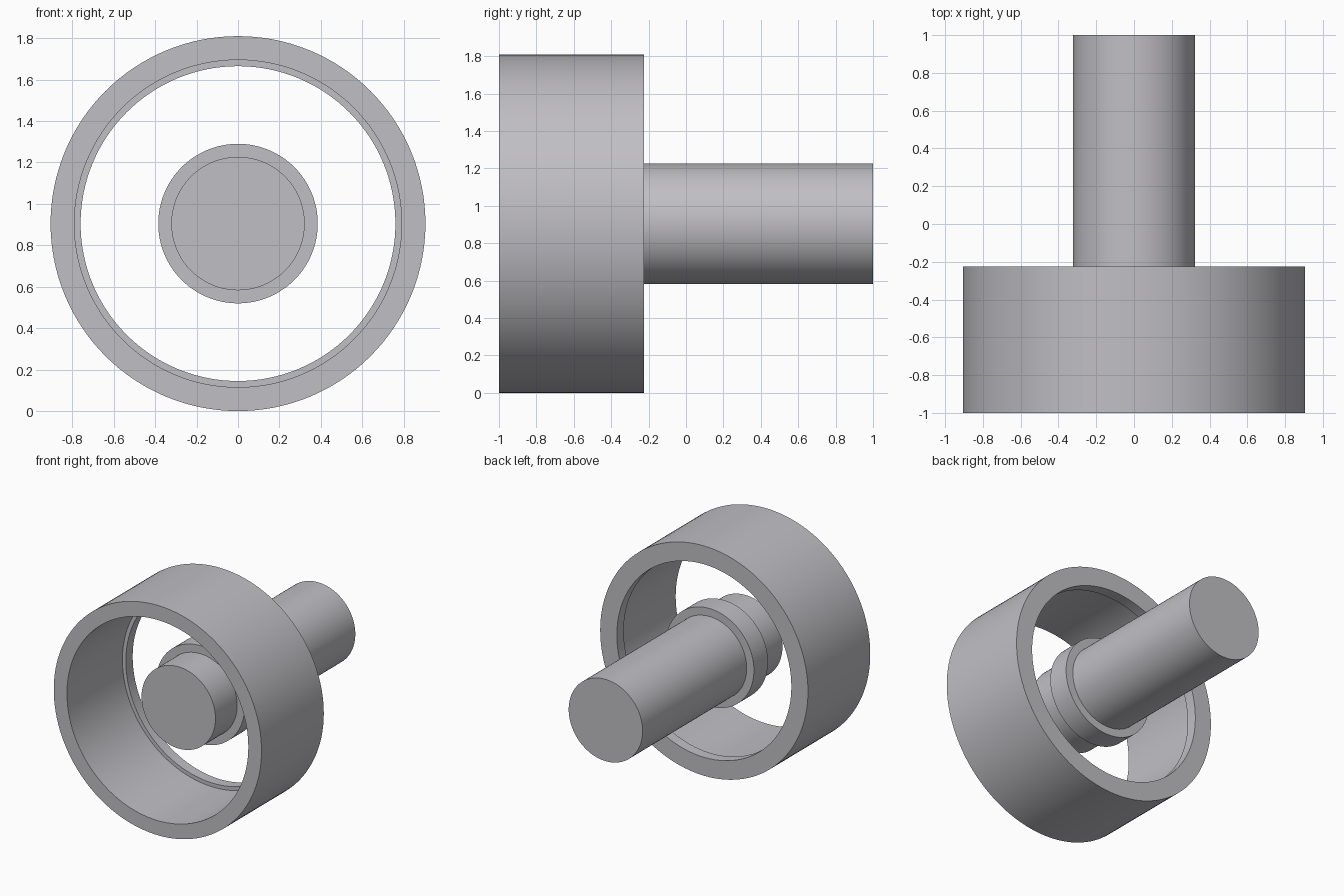
import bpy, bmesh, math

if "Cube" in bpy.data.objects:
    bpy.data.objects.remove(bpy.data.objects["Cube"])

AXIS_Z = 0.905   # height of the common axis
SEGMENTS = 128

grey = bpy.data.materials.new("light grey")
grey.diffuse_color = (0.53, 0.52, 0.55, 1.0)
grey.use_nodes = True
grey.node_tree.nodes["Principled BSDF"].inputs["Base Color"].default_value = grey.diffuse_color


def turned_part(name, profile, closed):
    """Revolve (radius, y) points around the horizontal y axis."""
    bm = bmesh.new()
    verts = [bm.verts.new((r, y, 0)) for r, y in profile]
    pairs = list(zip(verts, verts[1:]))
    if closed:
        pairs.append((verts[-1], verts[0]))
    edges = [bm.edges.new(p) for p in pairs]
    bmesh.ops.spin(bm, geom=verts + edges, cent=(0, 0, 0), axis=(0, 1, 0),
                   angle=math.tau, steps=SEGMENTS, use_merge=False)
    bmesh.ops.remove_doubles(bm, verts=bm.verts, dist=1e-4)
    bmesh.ops.recalc_face_normals(bm, faces=bm.faces)
    mesh = bpy.data.meshes.new(name)
    bm.to_mesh(mesh)
    bm.free()
    mesh.materials.append(grey)
    obj = bpy.data.objects.new(name, mesh)
    obj.location.z = AXIS_Z
    bpy.context.collection.objects.link(obj)
    bpy.ops.object.select_all(action='DESELECT')
    obj.select_set(True)
    bpy.context.view_layer.objects.active = obj
    bpy.ops.object.shade_smooth_by_angle(angle=math.radians(30))
    return obj


# Outer ring with a narrow inward lip at its back end
turned_part("outer_ring", [(0.905, -1.0), (0.905, -0.225), (0.76, -0.225),
                           (0.76, -0.31), (0.79, -0.31), (0.79, -1.0)], True)

# Solid shaft with a raised collar near its front end
turned_part("collared_shaft", [(0, -0.74), (0.322, -0.74), (0.322, -0.47),
                               (0.385, -0.47), (0.385, -0.295),
                               (0.322, -0.295), (0.322, 1.0), (0, 1.0)], False)
